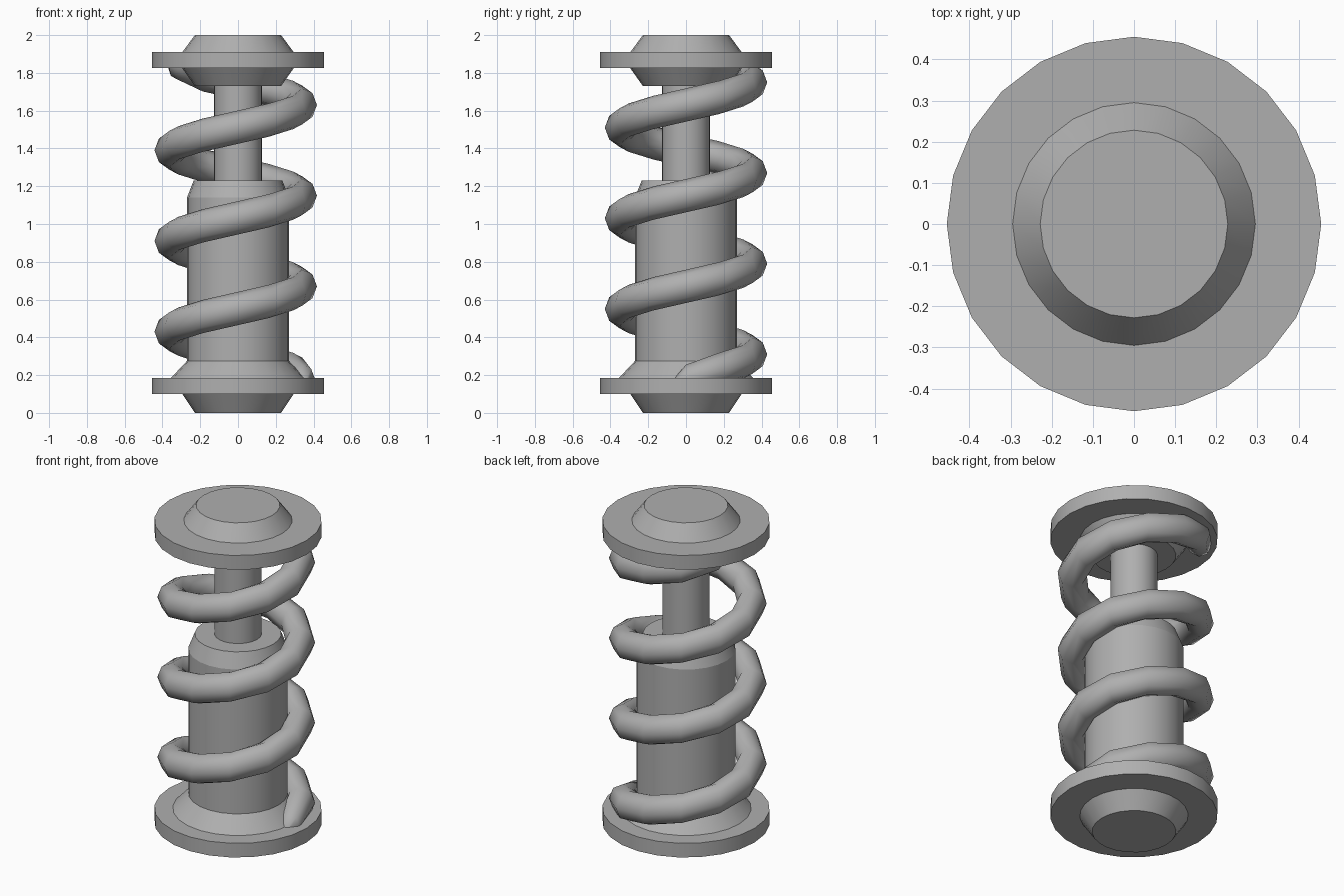
import bpy, bmesh
from math import sin, cos, radians, pi

if "Cube" in bpy.data.objects:
    bpy.data.objects.remove(bpy.data.objects["Cube"])

# Mid-grey metal shared by every part
metal = bpy.data.materials.new("grey_metal")
metal.diffuse_color = (0.43, 0.43, 0.43, 1)
metal.use_nodes = True
metal.node_tree.nodes["Principled BSDF"].inputs["Base Color"].default_value = metal.diffuse_color


def skin_rings(name, rings, angle=18):
    """Bridge equal-sized closed rings of points and cap both ends."""
    bm = bmesh.new()
    vs = [[bm.verts.new(p) for p in ring] for ring in rings]
    n = len(vs[0])
    for a, b in zip(vs, vs[1:]):
        for i in range(n):
            j = (i + 1) % n
            bm.faces.new((a[i], a[j], b[j], b[i]))
    bm.faces.new(vs[0][::-1])
    bm.faces.new(vs[-1])
    bmesh.ops.recalc_face_normals(bm, faces=bm.faces[:])
    me = bpy.data.meshes.new(name)
    bm.to_mesh(me)
    bm.free()
    me.materials.append(metal)
    ob = bpy.data.objects.new(name, me)
    bpy.context.collection.objects.link(ob)
    bpy.ops.object.select_all(action='DESELECT')
    ob.select_set(True)
    bpy.context.view_layer.objects.active = ob
    bpy.ops.object.shade_smooth_by_angle(angle=radians(angle))
    return ob


def lathe(name, profile, sides=24):
    """Turn a (radius, z) profile around the z axis."""
    return skin_rings(name, [[(r * cos(2 * pi * i / sides), r * sin(2 * pi * i / sides), z)
                              for i in range(sides)] for r, z in profile])


# Flanged end plates with their bevelled bosses
lathe("lower_plate", [(0.228, 0), (0.295, 0.10), (0.455, 0.10), (0.455, 0.185),
                      (0.30, 0.185)])
lathe("upper_plate", [(0.228, 1.73), (0.295, 1.825), (0.455, 1.825), (0.455, 1.91),
                      (0.295, 1.91), (0.228, 2.0)])

# Damper body with flared foot and chamfered shoulder
lathe("damper_body", [(0.355, 0.18), (0.355, 0.185), (0.27, 0.275), (0.27, 1.14),
                      (0.235, 1.23)])

# Piston rod
lathe("piston_rod", [(0.128, 1.20), (0.128, 1.75)])

# Coil spring: 12 steps per turn, ends tapering into the plates
RADIUS, TUBE, PITCH, X_SHIFT, TALL = 0.35, 0.08, 0.48, -0.012, 1.1
stations = [(-10, 0.145, 0.036), (0, 0.178, 0.07)]
stations += [(a, 0.19 + PITCH * a / 360, TUBE) for a in range(30, 1201, 30)]
stations += [(1230, 1.835, 0.066), (1240, 1.865, 0.036)]
coil = []
for a, z, r in stations:
    t = radians(a)
    ring = []
    for k in range(8):
        d = RADIUS + r * cos(k * pi / 4)
        ring.append((X_SHIFT + d * cos(t), d * sin(t), z + TALL * r * sin(k * pi / 4)))
    coil.append(ring)
skin_rings("coil_spring", coil, 60)
